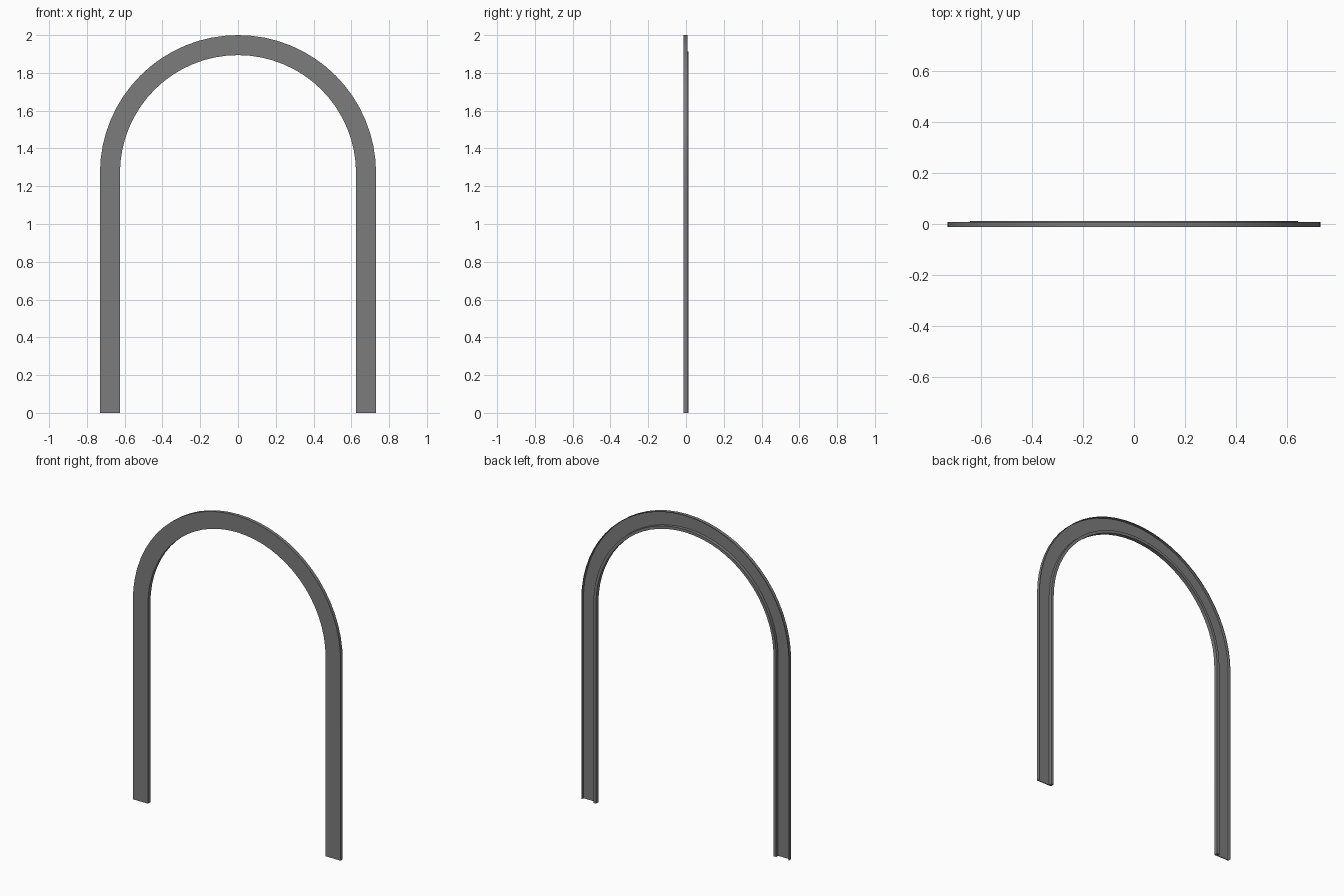
import bpy
import bmesh
import math

cube = bpy.data.objects.get("Cube")
if cube:
    bpy.data.objects.remove(cube, do_unlink=True)

OUTER, INNER = 0.731, 0.625      # arch radii
SPRING = 2.0 - OUTER             # height where the arch begins
SEGMENTS = 32
FRONT, FLOOR, RIM, LIP = -0.0125, -0.0075, 0.0085, 0.0125   # depths in y

# Matte grey of the whole frame
grey = bpy.data.materials.new("mid_grey")
grey.use_nodes = True
colour = (0.2, 0.2, 0.2, 1)
grey.diffuse_color = colour
grey.node_tree.nodes["Principled BSDF"].inputs["Base Color"].default_value = colour

# Channel section as (radius, y): flat front, thin outer rim, deeper inner lip
section = [
    (INNER, FRONT), (OUTER, FRONT), (OUTER, RIM), (OUTER - 0.004, RIM),
    (OUTER - 0.004, FLOOR), (INNER + 0.018, FLOOR),
    (INNER + 0.018, LIP), (INNER, LIP),
]

# Stations along the path: foot, half circle, foot
stations = [(0, 0)]
stations += [(math.pi * i / SEGMENTS, SPRING) for i in range(SEGMENTS + 1)]
stations += [(math.pi, 0)]

# Sweep the section along the path
bm = bmesh.new()
rings = [[bm.verts.new((r * math.cos(a), y, base + r * math.sin(a)))
          for r, y in section] for a, base in stations]
n = len(section)
for ring, following in zip(rings, rings[1:]):
    for i in range(n):
        j = (i + 1) % n
        bm.faces.new((ring[i], ring[j], following[j], following[i]))
bm.faces.new(rings[0])
bm.faces.new(rings[-1][::-1])
bmesh.ops.recalc_face_normals(bm, faces=bm.faces)

mesh = bpy.data.meshes.new("arch_trim")
bm.to_mesh(mesh)
bm.free()
mesh.materials.append(grey)
trim = bpy.data.objects.new("arch_trim", mesh)
bpy.context.collection.objects.link(trim)

# Smooth curve with crisp section edges
bpy.ops.object.select_all(action="DESELECT")
trim.select_set(True)
bpy.context.view_layer.objects.active = trim
bpy.ops.object.shade_smooth_by_angle(angle=math.radians(30))
